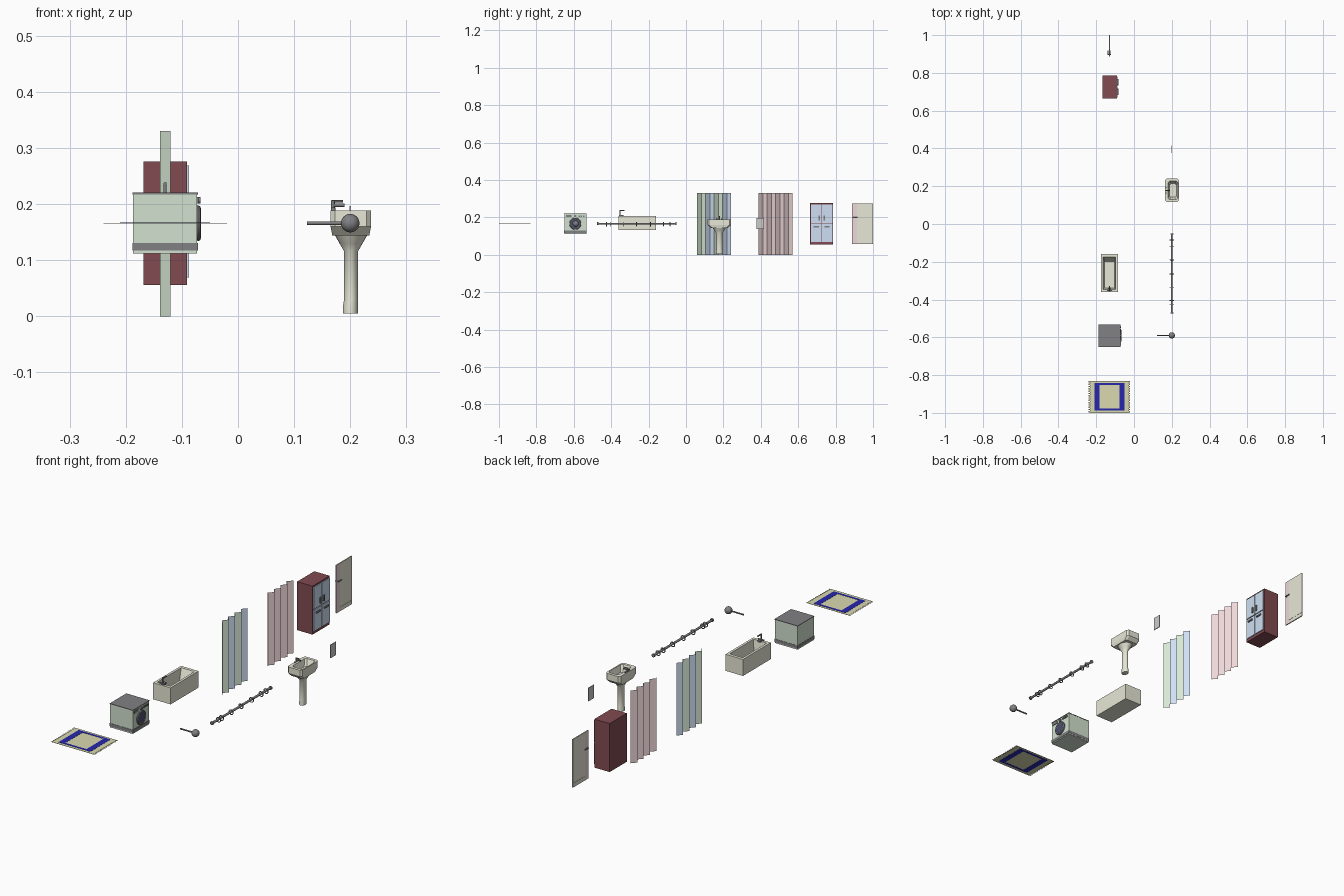
import bpy, bmesh, math
from mathutils import Vector

if "Cube" in bpy.data.objects:
    bpy.data.objects.remove(bpy.data.objects["Cube"])

MATS = {}
COL = dict(cream=(.80, .80, .68), green=(.65, .76, .63), blue=(.62, .74, .90), pink=(.86, .68, .69),
           maroon=(.22, .07, .08), dark=(.22, .22, .23), navy=(.02, .02, .42), straw=(.70, .70, .44),
           ink=(.07, .08, .16), mint=(.68, .80, .66), glass=(.75, .78, .76))


def mat(name):
    if name not in MATS:
        MATS[name] = bpy.data.materials.new(name)
        MATS[name].diffuse_color = (*COL[name], 1)
    return MATS[name]


def finish(name, bm, *cols, normals=True):
    if normals:
        bmesh.ops.recalc_face_normals(bm, faces=bm.faces)
    me = bpy.data.meshes.new(name)
    bm.to_mesh(me)
    bm.free()
    for c in cols:
        me.materials.append(mat(c))
    ob = bpy.data.objects.new(name, me)
    bpy.context.collection.objects.link(ob)
    return ob


def smooth(ob, angle=40):
    bpy.ops.object.select_all(action='DESELECT')
    ob.select_set(True)
    bpy.context.view_layer.objects.active = ob
    bpy.ops.object.shade_smooth_by_angle(angle=math.radians(angle))


def box(name, x, y, z, col):
    bm = bmesh.new()
    bmesh.ops.create_cube(bm, size=1)
    for v in bm.verts:
        v.co = [(a + b) / 2 + c * (b - a) for (a, b), c in zip((x, y, z), v.co)]
    return finish(name, bm, col)


def cyl(name, a, b, r, col, n=16):
    a, b = Vector(a), Vector(b)
    bm = bmesh.new()
    bmesh.ops.create_cone(bm, cap_ends=True, segments=n, radius1=r, radius2=r, depth=(b - a).length)
    q = (b - a).to_track_quat('Z', 'Y')
    for v in bm.verts:
        v.co = q @ v.co + (a + b) / 2
    ob = finish(name, bm, col)
    smooth(ob)
    return ob


def ring(name, c, axis, major, minor, col, n=24):
    bpy.ops.mesh.primitive_torus_add(major_segments=n, minor_segments=8, major_radius=major,
                                     minor_radius=minor, location=c)
    ob = bpy.context.object
    ob.name = name
    ob.rotation_euler = {'X': (0, math.pi / 2, 0), 'Y': (math.pi / 2, 0, 0)}[axis]
    ob.data.materials.append(mat(col))
    smooth(ob)


def loft(name, rings, col):
    """Skin a stack of (cx, cy, half x, half y, z, roundness) sections; 8 corners or 32-point ovals."""
    bm, prev = bmesh.new(), None
    for k, (cx, cy, hx, hy, z, p) in enumerate(rings):
        pts = []
        if p == 'oval':
            pts = [(math.cos(i * math.pi / 12) * hx, math.sin(i * math.pi / 12) * hy) for i in range(24)]
        else:
            for sx, sy in ((1, 1), (-1, 1), (-1, -1), (1, -1)):
                c = [(sx * hx, sy * (hy - p)), (sx * (hx - p), sy * hy)]
                pts += (c if sx * sy > 0 else c[::-1]) if p else [(sx * hx, sy * hy)]
        cur = [bm.verts.new((cx + a, cy + b, z)) for a, b in pts]
        if prev:
            n = len(cur)
            for i in range(n):
                bm.faces.new((prev[i], prev[(i + 1) % n], cur[(i + 1) % n], cur[i]))
        else:
            bm.faces.new(cur[::-1])
        prev = cur
    bm.faces.new(prev)
    return finish(name, bm, col)


def curtain(name, y0, y1, c0, c1):
    # four folds, one colour per fold
    bm = bmesh.new()
    rows = []
    for i in range(9):
        x, y = (-.139 if i % 2 else -.120), y0 + (y1 - y0) * i / 8
        rows.append([bm.verts.new((x, y, z)) for z in (0, .33)])
    for i, (a, b) in enumerate(zip(rows, rows[1:])):
        f = bm.faces.new((a[0], b[0], b[1], a[1]))
        f.material_index = (i // 2) % 2
    return finish(name, bm, c0, c1, normals=False)


# Rug with blue border and fringe
box('rug', (-.234, -.026), (-1, -.832), (.1655, .1665), 'straw')
for n, x, y in (('left', (-.21, -.183), (-.987, -.842)), ('right', (-.077, -.05), (-.987, -.842)),
                ('front', (-.183, -.077), (-.987, -.976)), ('back', (-.183, -.077), (-.853, -.842))):
    box('rug_border_' + n, x, y, (.165, .1672), 'navy')
for i in range(14):
    y = -.998 + i * .0122
    for n, x in (('left', (-.24, -.234)), ('right', (-.026, -.02))):
        box(f'rug_fringe_{n}_{i}', x, (y, y + .007), (.1656, .1664), 'straw')

# Washing machine facing +x
WY = (-.65, -.533)
box('washer_body', (-.187, -.073), WY, (.112, .219), 'green')
box('washer_lid', (-.188, -.071), (-.651, -.532), (.2175, .2205), 'dark')
box('washer_band', (-.188, -.071), (-.651, -.532), (.117, .131), 'dark')
ring('washer_door_ring', (-.071, -.592, .166), 'X', .027, .0048, 'dark', 32)
cyl('washer_door_glass', (-.075, -.592, .166), (-.068, -.592, .166), .024, 'ink', 32)
box('washer_drawer', (-.074, -.070), (-.642, -.612), (.201, .213), 'dark')
cyl('washer_dial', (-.074, -.592, .207), (-.067, -.592, .207), .006, 'dark')
for i in range(3):
    box(f'washer_button_{i}', (-.074, -.069), (-.575 + i * .012, -.567 + i * .012), (.203, .211), 'dark')

# Bathtub: outer shell, rim and sloped inside
loft('bathtub', [(-.13, -.26, .044, .100, .132, 0), (-.13, -.26, .044, .100, .207, 0),
                 (-.13, -.26, .033, .086, .207, 0), (-.13, -.268, .026, .070, .148, 0)], 'cream')
cyl('bathtub_tap_stem', (-.13, -.353, .205), (-.13, -.353, .238), .003, 'dark')
cyl('bathtub_tap_spout', (-.13, -.356, .236), (-.13, -.328, .236), .003, 'dark')
cyl('bathtub_tap_bar', (-.144, -.353, .212), (-.116, -.353, .212), .003, 'dark')
box('bathtub_tap_base', (-.136, -.124), (-.358, -.335), (.206, .213), 'dark')

# Curtains
curtain('shower_curtain', .06, .241, 'mint', 'blue')
curtain('pink_curtain', .388, .570, 'pink', 'pink')

# Cabinet with four doors facing +x
box('cabinet_body', (-.168, -.091), (.664, .787), (.056, .276), 'maroon')
for i, y in enumerate(((.669, .724), (.727, .782))):
    hy = .713 if i == 0 else .738
    box(f'cabinet_upper_door_{i}', (-.092, -.087), y, (.170, .269), 'blue')
    box(f'cabinet_lower_door_{i}', (-.092, -.087), y, (.069, .166), 'blue')
    box(f'cabinet_upper_handle_{i}', (-.088, -.082), (hy - .004, hy + .004), (.183, .209), 'dark')
    m = sum(y) / 2
    box(f'cabinet_lower_handle_{i}', (-.088, -.082), (m - .014, m + .014), (.147, .154), 'dark')

# Room door with a pink side strip
box('door_panel', (-.1325, -.1275), (.914, 1), (.057, .275), 'cream')
box('door_strip', (-.1325, -.1275), (.888, .914), (.057, .275), 'pink')
box('door_kick_rail', (-.1335, -.1265), (.915, .999), (.073, .076), 'cream')
for s, n in ((1, 'right'), (-1, 'left')):
    cyl('door_handle_stem_' + n, (-.13, .897, .199), (-.13 + s * .007, .897, .199), .003, 'dark')
    cyl('door_handle_' + n, (-.13 + s * .007, .894, .199), (-.13 + s * .007, .918, .199), .0025, 'dark')

# Washbasin on a pedestal
SY = .178
loft('sink_basin', [(.201, SY, .033, .046, .144, .008), (.201, SY, .036, .062, .160, .008),
                    (.201, SY, .036, .062, .189, .008), (.206, SY, .026, .049, .189, .008),
                    (.206, SY, .018, .036, .160, .008)], 'cream')
ped = loft('sink_pedestal', [(.2005, SY, .0135, .0175, .005, 'oval'), (.2005, SY, .0135, .0175, .018, 'oval'),
                             (.2015, SY, .0125, .016, .03, 'oval'), (.2015, SY, .0125, .016, .116, 'oval'),
                             (.2015, SY, .020, .026, .129, 'oval'), (.2015, SY, .029, .036, .145, 'oval')], 'cream')
smooth(ped)
cyl('sink_tap_stem', (.169, SY, .186), (.169, SY, .206), .0035, 'dark')
cyl('sink_tap_lever', (.167, SY, .205), (.187, SY, .205), .002, 'dark')
cyl('sink_tap_spout', (.167, SY, .198), (.190, SY, .198), .003, 'dark')
for s, n in ((1, 'back'), (-1, 'front')):
    cyl('sink_tap_knob_' + n, (.170, SY + s * .014, .187), (.170, SY + s * .014, .194), .004, 'dark')

# Wall mirror
box('mirror', (.1985, .2015), (.376, .416), (.137, .197), 'glass')

# Curtain rod with rings and end caps
cyl('curtain_rod', (.2, -.475, .166), (.2, -.05, .166), .005, 'dark')
for i, y in enumerate((-.425, -.405, -.335, -.265, -.19, -.12, -.085)):
    ring(f'curtain_ring_{i}', (.2, y, .164), 'Y', .0105, .002, 'dark', 16)
for n, y in (('front', -.475), ('back', -.056)):
    cyl('curtain_rod_cap_' + n, (.2, y, .166), (.2, y + .006, .166), .008, 'dark')

# Ball-headed wall lamp on a stem
bpy.ops.mesh.primitive_uv_sphere_add(segments=24, ring_count=12, radius=.0165, location=(.2, -.59, .166))
bpy.context.object.name = 'lamp_ball'
bpy.context.object.data.materials.append(mat('dark'))
smooth(bpy.context.object)
cyl('lamp_stem', (.123, -.59, .166), (.19, -.59, .166), .0033, 'dark', 12)

for m in bpy.data.materials:
    if m.users and not m.is_grease_pencil:
        m.use_nodes = True
        m.node_tree.nodes["Principled BSDF"].inputs["Base Color"].default_value = m.diffuse_color
